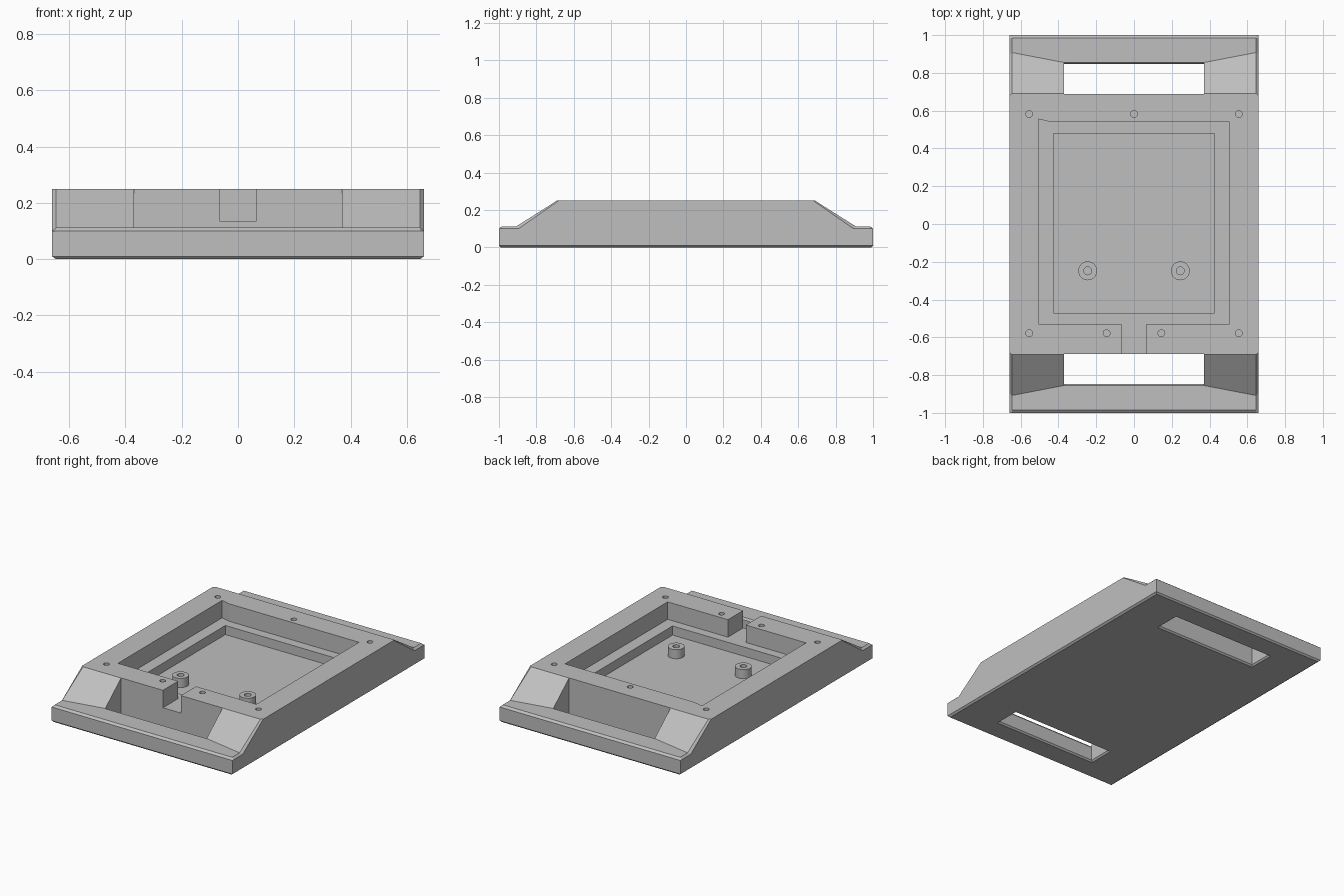
import bpy, bmesh, math

cube = bpy.data.objects.get("Cube")
if cube:
    bpy.data.objects.remove(cube, do_unlink=True)

grey = bpy.data.materials.new("plain grey")
grey.use_nodes = True
colour = (0.52, 0.52, 0.52, 1)
grey.diffuse_color = colour
grey.node_tree.nodes["Principled BSDF"].inputs["Base Color"].default_value = colour


def loft(name, rings):
    """Skin a list of equal closed rings and cap both ends."""
    bm = bmesh.new()
    loops = [[bm.verts.new(p) for p in ring] for ring in rings]
    n = len(loops[0])
    for a, b in zip(loops, loops[1:]):
        for i in range(n):
            j = (i + 1) % n
            bm.faces.new((a[i], a[j], b[j], b[i]))
    bm.faces.new(loops[0])
    bm.faces.new(loops[-1])
    bmesh.ops.remove_doubles(bm, verts=bm.verts, dist=0.0005)
    bmesh.ops.recalc_face_normals(bm, faces=bm.faces)
    mesh = bpy.data.meshes.new(name)
    bm.to_mesh(mesh)
    bm.free()
    mesh.materials.append(grey)
    obj = bpy.data.objects.new(name, mesh)
    bpy.context.collection.objects.link(obj)
    return obj


def prism(name, outline, low, high):
    return loft(name, [[(x, y, z) for x, y in outline] for z in (low, high)])


def rect(x0, x1, y0, y1):
    return [(x0, y0), (x1, y0), (x1, y1), (x0, y1)]


def circle(cx, cy, r, n=24):
    return [(cx + r * math.cos(math.tau * i / n),
             cy + r * math.sin(math.tau * i / n)) for i in range(n)]


def activate(obj):
    bpy.ops.object.select_all(action='DESELECT')
    obj.select_set(True)
    bpy.context.view_layer.objects.active = obj


def cut(obj, cutter):
    cutter.hide_render = True
    mod = obj.modifiers.new("cut", 'BOOLEAN')
    mod.operation = 'DIFFERENCE'
    mod.solver = 'EXACT'
    mod.object = cutter
    activate(obj)
    bpy.ops.object.modifier_apply(modifier=mod.name)
    bpy.data.objects.remove(cutter, do_unlink=True)


# Housing: side profiles lofted across x, with bevelled outer edges
def station(x, half):
    ring = half + [(-y, z) for y, z in reversed(half)]
    return [(x, y, z) for y, z in ring]


edge = [(1, 0.01), (1, 0.01), (1, 0.1), (0.985, 0.1), (0.895, 0.1), (0.68, 0.25)]


def inner(foot):
    return [(0.99, 0), (1, 0.01), (1, 0.1), (0.985, 0.112), (foot, 0.112), (0.69, 0.25)]


housing = loft("housing", [
    station(-0.66, edge), station(-0.647, inner(0.908)), station(-0.37, inner(0.855)),
    station(0.37, inner(0.855)), station(0.647, inner(0.908)), station(0.66, edge)])

# Strap slots through both ends, flared at the underside and outer lip
for side in (-1, 1):
    levels = [(-0.01, 0.02, 0.02), (0.01, 0, 0), (0.1, 0, 0), (0.112, 0, 0.01), (0.3, 0, 0.01)]
    rings = []
    for z, grow, lip in levels:
        outline = rect(-0.37 - grow, 0.37 + grow, 0.689 - grow, 0.846 + lip)
        rings.append([(x, side * y, z) for x, y in outline])
    cut(housing, loft("slot_cutter", rings))

# Upper recess with cable channel, then the deeper tray
recess = [(-0.505, -0.53), (-0.065, -0.53), (-0.065, -0.75), (0.065, -0.75),
          (0.065, -0.53), (0.505, -0.53), (0.505, 0.54), (-0.44, 0.54), (-0.505, 0.555)]
cut(housing, prism("recess_cutter", recess, 0.135, 0.3))
cut(housing, prism("tray_cutter", rect(-0.427, 0.427, -0.47, 0.478), 0.075, 0.3))

# Screw holes in the rim
holes = [(x, 0.582) for x in (-0.555, 0, 0.555)]
holes += [(x, -0.578) for x in (-0.555, -0.145, 0.145, 0.555)]
for x, y in holes:
    cut(housing, prism("hole_cutter", circle(x, y, 0.018, 16), 0.1, 0.3))

# Hollow mounting posts on the tray floor
for name, x in (("right_post", -0.245), ("left_post", 0.245)):
    post = prism(name, circle(x, -0.248, 0.05), 0.065, 0.135)
    cut(post, prism("bore_cutter", circle(x, -0.248, 0.021), 0.078, 0.2))
    activate(post)
    bpy.ops.object.shade_smooth_by_angle(angle=math.radians(30))
